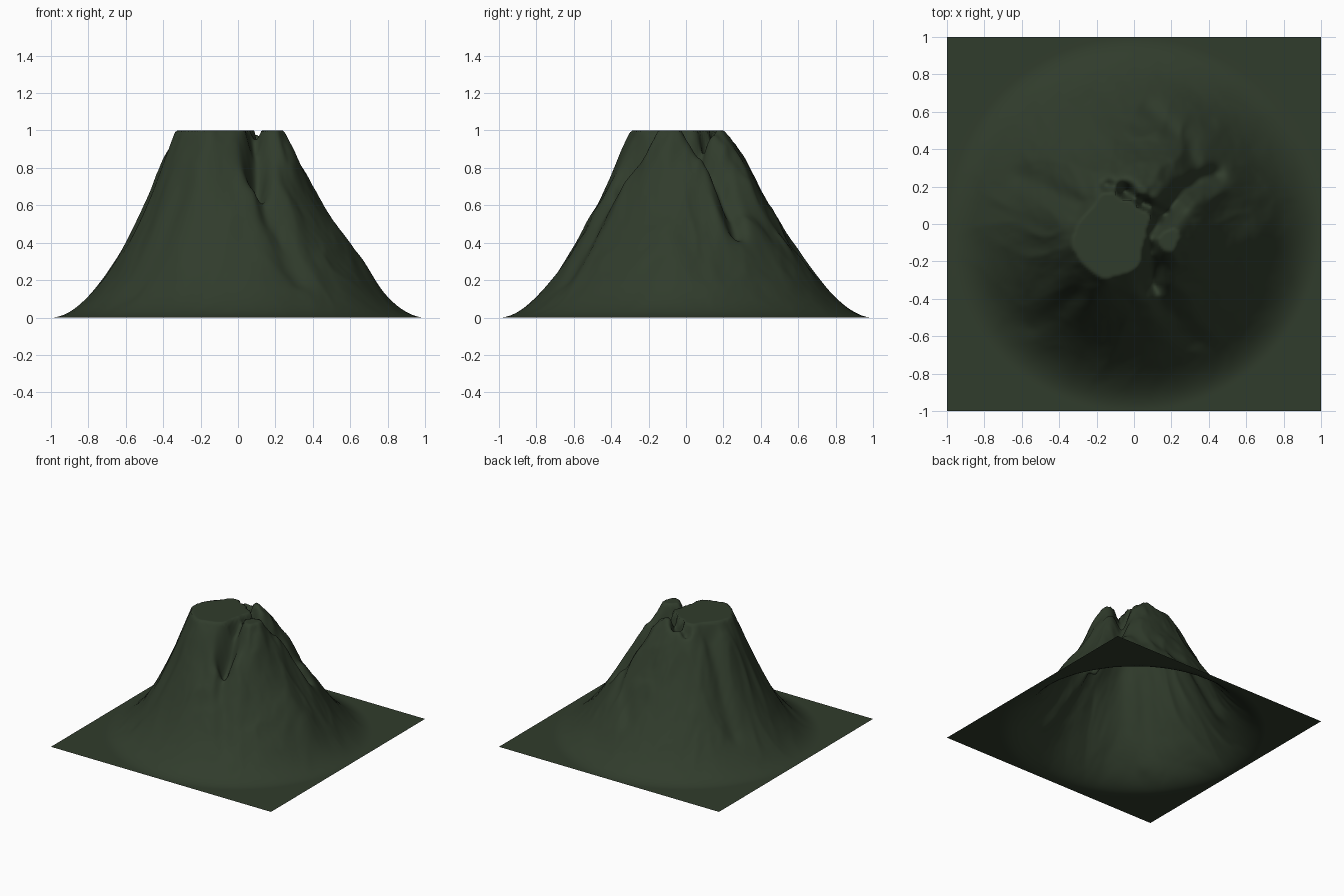
import bpy, bmesh, math
from mathutils import Vector, noise

if "Cube" in bpy.data.objects:
    bpy.data.objects.remove(bpy.data.objects["Cube"])

# Broad swellings and pits: x, y, radius, strength
BUMPS = [
    (-0.25, -0.15, 0.33, 0.33),   # main summit block
    (0.24, -0.10, 0.10, 0.10),    # east crag
    (0.66, -0.08, 0.12, 0.18),    # east buttress
    (-0.20, -0.40, 0.13, 0.08),   # front buttress
    (0.22, 0.42, 0.12, 0.06),     # back crag
    (-0.05, 0.17, 0.05, -0.22),   # summit pits
    (0.04, 0.10, 0.04, -0.14),
    (-0.14, 0.20, 0.04, -0.12),
]

# Gullies: path points, half width, depth
GULLIES = [
    ([(0.10, -0.32), (0.085, -0.06), (0.165, 0.05), (0.27, 0.18), (0.43, 0.26)], 0.055, 0.22),
    ([(0.10, -0.30), (0.17, -0.45), (0.32, -0.62)], 0.07, 0.13),
    ([(0.33, 0.27), (0.27, 0.45), (0.08, 0.62)], 0.05, 0.08),
    ([(-0.05, 0.17), (0.03, 0.12), (0.165, 0.05)], 0.035, 0.14),
    ([(-0.30, 0.10), (-0.45, 0.18), (-0.60, 0.25)], 0.06, 0.10),
    ([(-0.30, -0.36), (-0.42, -0.48), (-0.55, -0.55)], 0.06, 0.09),
]


def path_distance(p, pts):
    best = 9.0
    for a, b in zip(pts, pts[1:]):
        a, b = Vector(a), Vector(b)
        t = max(0.0, min(1.0, (p - a).dot(b - a) / (b - a).length_squared))
        best = min(best, (p - a.lerp(b, t)).length)
    return best


def height(x, y):
    r = math.hypot(x, y)
    if r >= 1.0:
        return 0.0
    p = Vector((x, y))
    amp = 1.05
    for bx, by, rad, s in BUMPS:
        amp += s * math.exp(-((x - bx) ** 2 + (y - by) ** 2) / rad ** 2)
    for pts, w, depth in GULLIES:
        amp -= depth * math.exp(-(path_distance(p, pts) / w) ** 2)
    # warped rocky detail
    q = Vector((x * 2.2 + 4.3, y * 2.2 + 1.7, 0.6))
    q += 0.25 * noise.noise_vector(q * 1.5)
    amp += 0.07 * noise.fractal(q, 0.9, 2.0, 5)
    amp += 0.05 * (0.5 - 2.0 * abs(noise.noise(q * 2.3)))
    # circular falloff, flat plateau at the top
    return max(0.0, min(1.0, amp * (1 - r * r * (3 - 2 * r))))


# Terrain sheet raised into the mountain
bm = bmesh.new()
bmesh.ops.create_grid(bm, x_segments=160, y_segments=160, size=1.0)
for v in bm.verts:
    v.co.z = height(v.co.x, v.co.y)
for f in bm.faces:
    f.smooth = True
mesh = bpy.data.meshes.new("mountain")
bm.to_mesh(mesh)
bm.free()
mountain = bpy.data.objects.new("mountain", mesh)
bpy.context.collection.objects.link(mountain)

# Dark green ground colour
mat = bpy.data.materials.new("dark_green")
mat.diffuse_color = (0.03, 0.045, 0.025, 1.0)
mat.use_nodes = True
mat.node_tree.nodes["Principled BSDF"].inputs["Base Color"].default_value = mat.diffuse_color
mesh.materials.append(mat)
